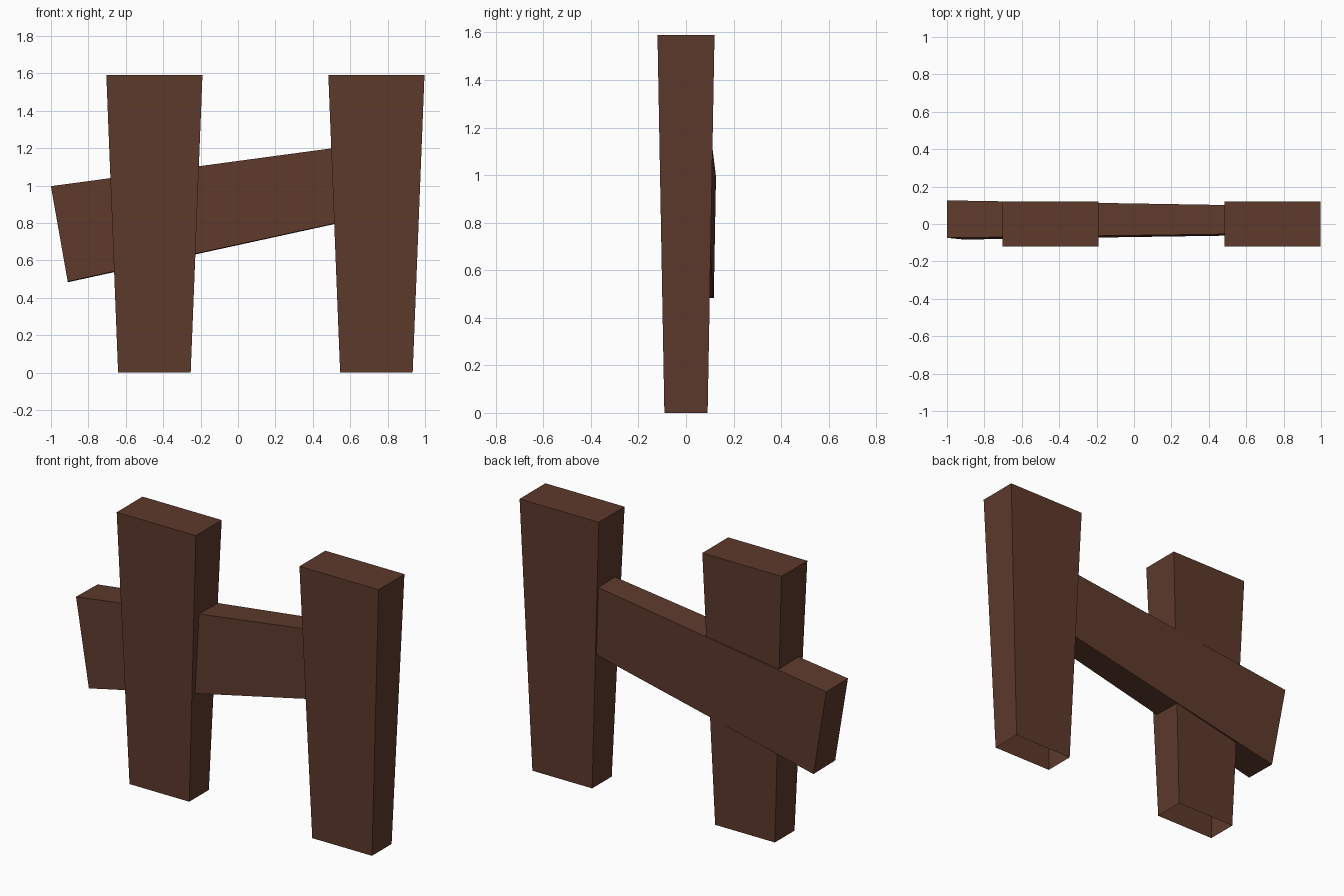
import bpy
import bmesh
from mathutils import Matrix, Vector

if "Cube" in bpy.data.objects:
    bpy.data.objects.remove(bpy.data.objects["Cube"])

wood = bpy.data.materials.new("dark brown wood")
wood.diffuse_color = (0.112, 0.042, 0.025, 1)
wood.use_nodes = True
wood.node_tree.nodes["Principled BSDF"].inputs["Base Color"].default_value = wood.diffuse_color


def tapered_beam(name, length, small, large, matrix):
    """Beam along local z: narrow open end at z=0, wide capped end at z=length."""
    bm = bmesh.new()
    bmesh.ops.create_cube(bm, size=1)
    for v in bm.verts:
        w, d = large if v.co.z > 0 else small
        v.co = Vector((v.co.x * w, v.co.y * d, (v.co.z + 0.5) * length))
    bm.normal_update()
    bottom = [f for f in bm.faces if f.normal.z < -0.9]
    bmesh.ops.delete(bm, geom=bottom, context='FACES_ONLY')
    mesh = bpy.data.meshes.new(name)
    bm.to_mesh(mesh)
    bm.free()
    mesh.materials.append(wood)
    obj = bpy.data.objects.new(name, mesh)
    obj.matrix_world = matrix
    bpy.context.collection.objects.link(obj)
    return obj


# Two upright posts, wider at the top
for name, x in (("left_post", -0.447), ("right_post", 0.74)):
    tapered_beam(name, 1.59, (0.388, 0.182), (0.514, 0.24),
                 Matrix.Translation((x, 0, 0)))

# Slanted rail, its narrow end buried in the right post
start = Vector((0.612, 0.020, 1.016))
end = Vector((-0.955, 0.0215, 0.74))
axis = (end - start).normalized()
across = Vector((-0.174, 0.018, 0.985))
across = (across - axis * across.dot(axis)).normalized()
depth = axis.cross(across)
rot = Matrix((across, depth, axis)).transposed().to_4x4()
tapered_beam("cross_rail", (end - start).length, (0.39, 0.153), (0.518, 0.2),
             Matrix.Translation(start) @ rot)
